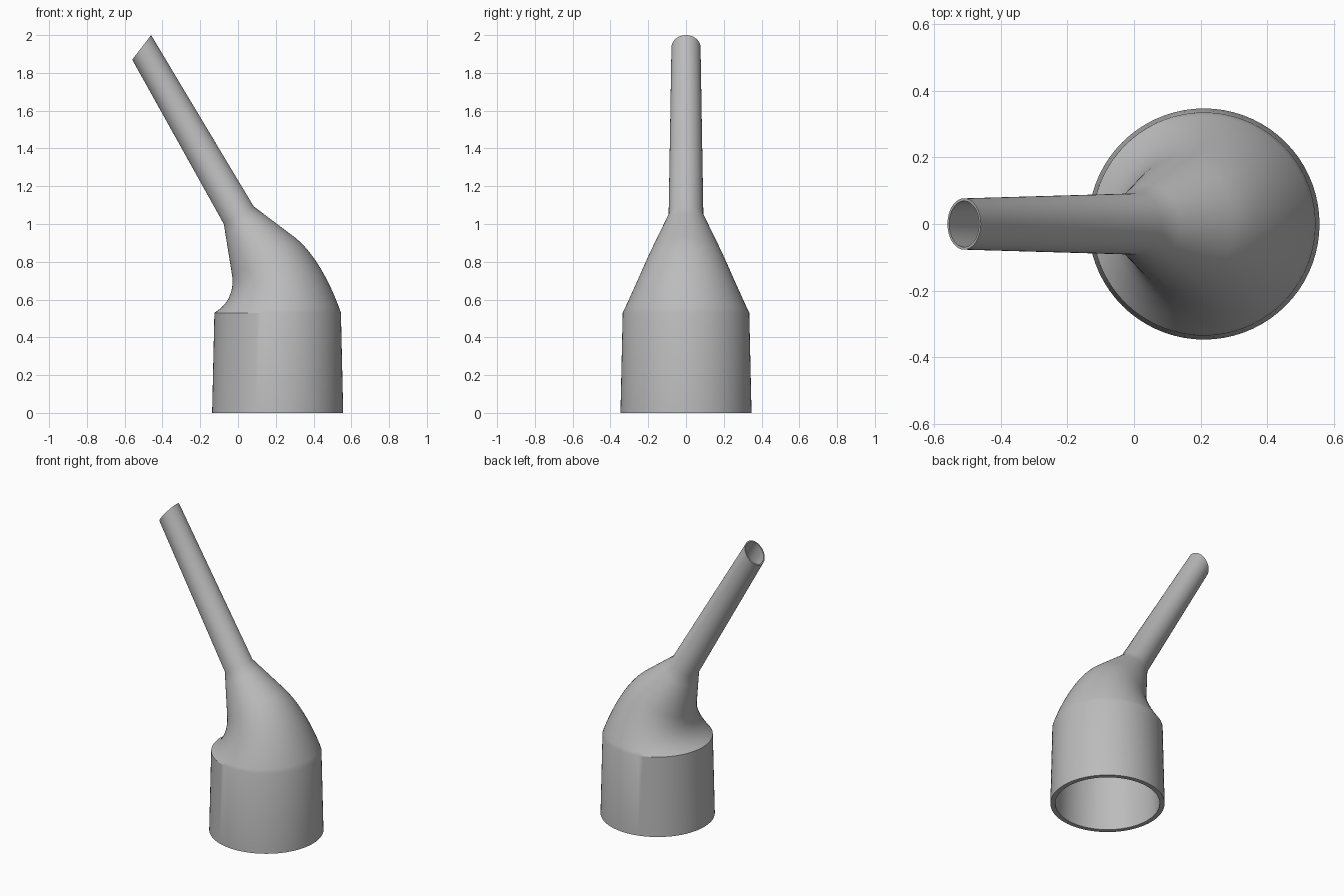
import bpy, bmesh, math
from mathutils import Vector
from mathutils.geometry import interpolate_bezier

SEGMENTS = 72
CURVE_STEPS = 14

cube = bpy.data.objects.get("Cube")
if cube:
    bpy.data.objects.remove(cube, do_unlink=True)


def point(x, z):
    return Vector((x, 0, z))


def lerp_ring(a, b, t):
    return tuple(p.lerp(q, t) for p, q in zip(a, b))


# Side profiles of the bent shoulder: concave on the right, domed on the left
inner_bend = interpolate_bezier(point(-0.125, 0.53), point(-0.06, 0.57),
                                point(-0.022, 0.63), point(-0.03, 0.72), CURVE_STEPS)
outer_bend = interpolate_bezier(point(0.545, 0.53), point(0.50, 0.66),
                                point(0.415, 0.84), point(0.30, 0.93), CURVE_STEPS)

# Each ring is a pair of opposite points on the centre plane
base = (point(-0.137, 0), point(0.557, 0))
neck = (point(-0.075, 1.0), point(0.083, 1.093))
tip = (point(-0.56, 1.87), point(-0.46, 2.0))
shoulder = list(zip(inner_bend, outer_bend))
cone = [lerp_ring(shoulder[-1], neck, t / 4) for t in range(1, 5)]
rings = [base] + shoulder + cone + [tip]


def half_width(ring):
    # Straight taper across the shoulder, gentler taper on collar and tube
    z = (ring[0].z + ring[1].z) / 2
    if z < 0.53:
        return 0.347 - 0.012 * z / 0.53
    if z < 1.046:
        return 0.335 - 0.243 * (z - 0.53) / 0.516
    return 0.092 - 0.015 * (z - 1.046) / 0.889


def add_ring(bm, ring, wall):
    centre = (ring[0] + ring[1]) / 2
    width = half_width(ring)
    scale = (width - wall) / width
    axis = (ring[1] - ring[0]) / 2 * scale
    side = Vector((0, width * scale, 0))
    angles = [math.tau * i / SEGMENTS for i in range(SEGMENTS)]
    return [bm.verts.new(centre + axis * math.cos(a) + side * math.sin(a))
            for a in angles]


# Hollow nozzle: outer skin up, over the tip, and back down the inside
bm = bmesh.new()
loops = [add_ring(bm, r, 0) for r in rings]
loops += [add_ring(bm, r, max(0.008, 0.085 * half_width(r))) for r in reversed(rings)]
for low, high in zip(loops, loops[1:] + loops[:1]):
    for i in range(SEGMENTS):
        j = (i + 1) % SEGMENTS
        bm.faces.new((low[i], low[j], high[j], high[i]))
bmesh.ops.recalc_face_normals(bm, faces=bm.faces)

mesh = bpy.data.meshes.new("nozzle")
bm.to_mesh(mesh)
bm.free()
nozzle = bpy.data.objects.new("nozzle", mesh)
bpy.context.collection.objects.link(nozzle)

# Plain grey plastic
grey = bpy.data.materials.new("grey plastic")
grey.use_nodes = True
colour = (0.5, 0.5, 0.5, 1)
grey.diffuse_color = colour
grey.node_tree.nodes["Principled BSDF"].inputs["Base Color"].default_value = colour
mesh.materials.append(grey)

bpy.context.view_layer.objects.active = nozzle
nozzle.select_set(True)
bpy.ops.object.shade_smooth_by_angle(angle=math.radians(30))
